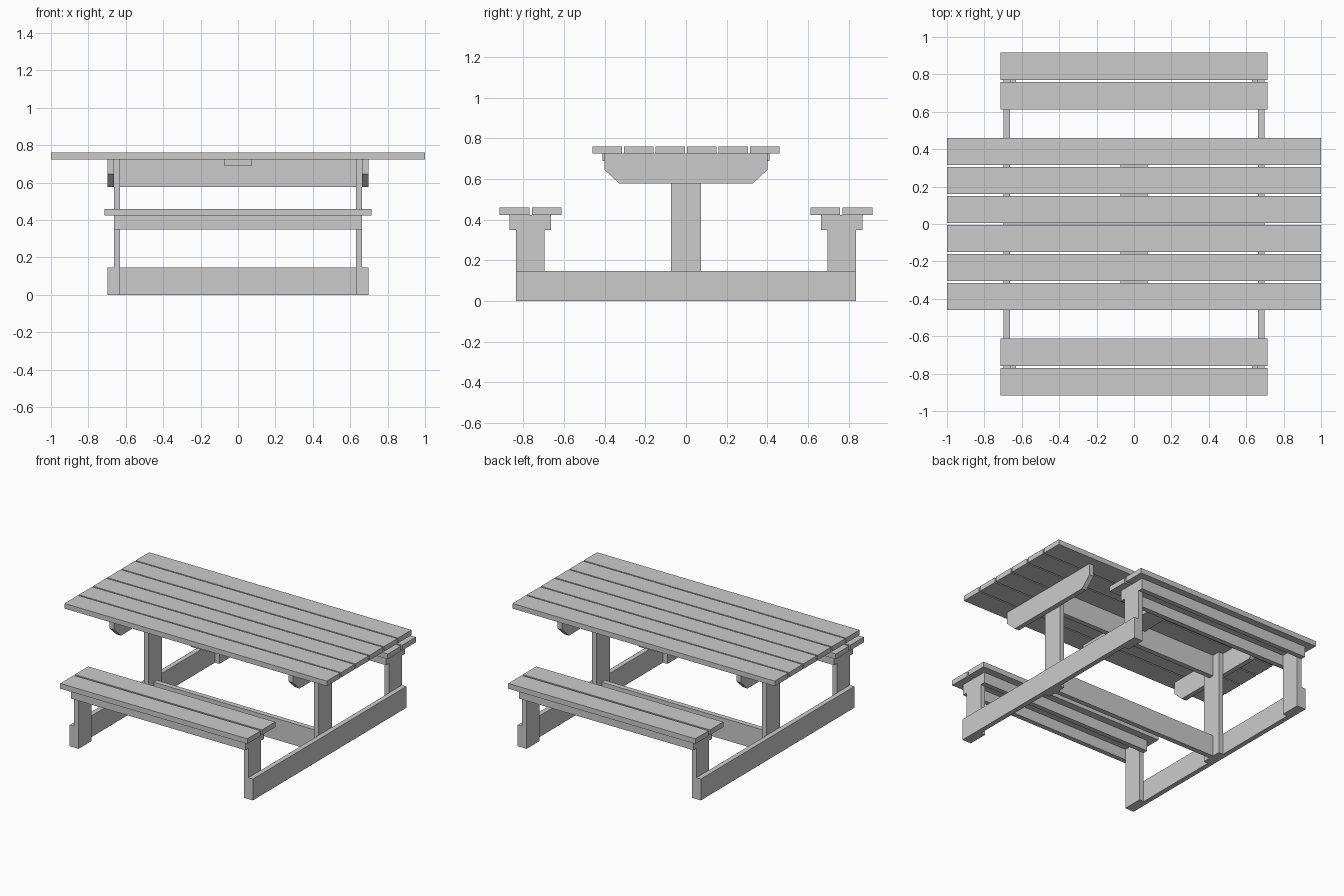
import bpy, bmesh

if "Cube" in bpy.data.objects:
    bpy.data.objects.remove(bpy.data.objects["Cube"])


def box(name, x0, x1, y0, y1, z0, z1):
    """Box part given by its extents."""
    x0, x1 = sorted((x0, x1))
    y0, y1 = sorted((y0, y1))
    profile(name, [(y0, z0), (y1, z0), (y1, z1), (y0, z1)], x0, x1)


def profile(name, pts, x0, x1):
    """Part made from a (y, z) outline extruded from x0 to x1."""
    x0, x1 = sorted((x0, x1))
    bm = bmesh.new()
    face = bm.faces.new([bm.verts.new((x0, y, z)) for y, z in pts])
    ext = bmesh.ops.extrude_face_region(bm, geom=[face])
    verts = [g for g in ext["geom"] if isinstance(g, bmesh.types.BMVert)]
    bmesh.ops.translate(bm, verts=verts, vec=(x1 - x0, 0, 0))
    bmesh.ops.recalc_face_normals(bm, faces=bm.faces)
    mesh = bpy.data.meshes.new(name)
    bm.to_mesh(mesh)
    bm.free()
    bpy.context.collection.objects.link(bpy.data.objects.new(name, mesh))


IN, MID, OUT = 0.63, 0.664, 0.698   # x layers: posts, then outer rails
TOP, SEAT = 0.725, 0.424            # undersides of the planks

# Table top planks
for i in range(6):
    y = -0.461 + i * 0.1552
    box("table_plank", -1, 1, y, y + 0.146, TOP, 0.76)

# Batten under the middle of the top
box("centre_batten", -0.073, 0.073, -0.41, 0.41, 0.69, TOP)

# Long beams joining the two centre posts
box("upper_beam", -IN, IN, -0.0175, 0.0175, 0.577, TOP)
box("lower_beam", -IN, IN, -0.0175, 0.0175, 0, 0.147)

# End frames
for s in (-1, 1):
    box("base_rail", s * MID, s * OUT, -0.835, 0.835, 0, 0.147)
    box("centre_post", s * IN, s * MID, -0.073, 0.073, 0, TOP)
    profile("top_brace",
            [(-0.4, TOP), (-0.4, 0.645), (-0.327, 0.577),
             (0.327, 0.577), (0.4, 0.645), (0.4, TOP)], s * MID, s * OUT)
    for t in (-1, 1):
        box("seat_post", s * IN, s * MID, t * 0.697, t * 0.835, 0, SEAT)

# Benches
for t in (-1, 1):
    for y in (0.612, 0.771):
        box("seat_plank", -0.713, 0.713, t * y, t * (y + 0.146), SEAT, 0.46)
    for y in (0.663, 0.835):
        box("seat_rail", -MID, MID, t * y, t * (y + 0.034), 0.35, SEAT)
